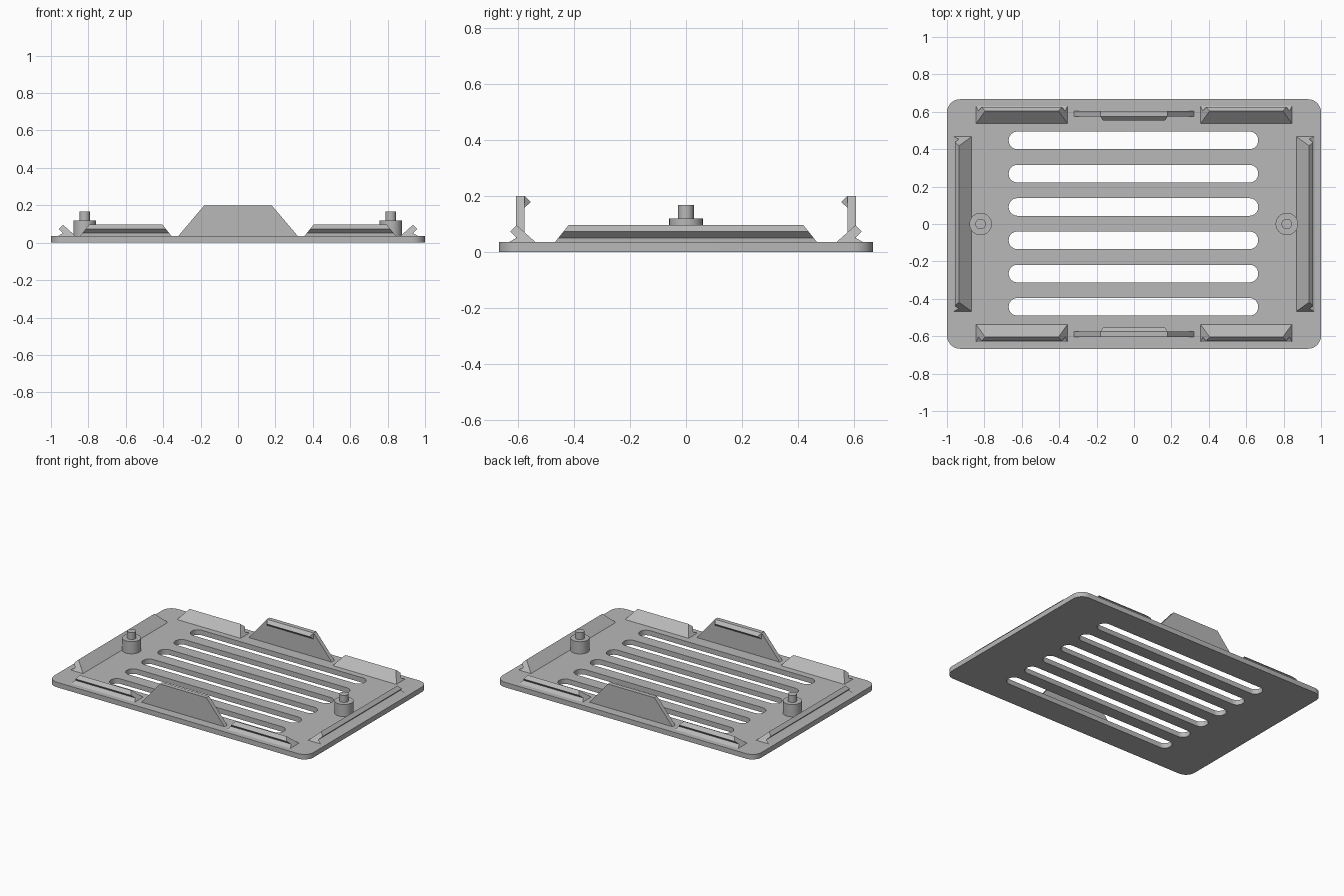
import bpy, bmesh, math
from mathutils import Matrix

cube = bpy.data.objects.get("Cube")
if cube:
    bpy.data.objects.remove(cube, do_unlink=True)

grey = bpy.data.materials.new("mid grey")
grey.use_nodes = True
colour = (0.48, 0.48, 0.48, 1)
grey.diffuse_color = colour
grey.node_tree.nodes["Principled BSDF"].inputs["Base Color"].default_value = colour

TOP = 0.035   # top surface of the plate


def finish(bm, name, smooth=False):
    bmesh.ops.recalc_face_normals(bm, faces=bm.faces[:])
    mesh = bpy.data.meshes.new(name)
    bm.to_mesh(mesh)
    bm.free()
    mesh.materials.append(grey)
    obj = bpy.data.objects.new(name, mesh)
    bpy.context.collection.objects.link(obj)
    if smooth:
        bpy.ops.object.select_all(action='DESELECT')
        obj.select_set(True)
        bpy.context.view_layer.objects.active = obj
        bpy.ops.object.shade_smooth_by_angle(angle=math.radians(30))
    return obj


def rounded_loop(bm, cx, cy, hx, hy, r, steps=8):
    """Closed edge loop of a rounded rectangle at z = 0."""
    verts = []
    for q, (sx, sy) in enumerate([(1, 1), (-1, 1), (-1, -1), (1, -1)]):
        for i in range(steps + 1):
            a = math.pi / 2 * (q + i / steps)
            verts.append(bm.verts.new((cx + sx * (hx - r) + r * math.cos(a),
                                       cy + sy * (hy - r) + r * math.sin(a), 0)))
    return [bm.edges.new((v, verts[i - 1])) for i, v in enumerate(verts)]


def loft(bm, a, b):
    """Solid between two matching outlines."""
    va = [bm.verts.new(p) for p in a]
    vb = [bm.verts.new(p) for p in b]
    bm.faces.new(va)
    bm.faces.new(vb[::-1])
    for i in range(len(va)):
        bm.faces.new((va[i - 1], va[i], vb[i], vb[i - 1]))


# Vented base plate
bm = bmesh.new()
edges = rounded_loop(bm, 0, 0, 1, 0.667, 0.07)
for i in range(6):
    edges += rounded_loop(bm, -0.003, 0.178 * (i - 2.5) + 0.002, 0.667, 0.047, 0.046)
bmesh.ops.triangle_fill(bm, use_beauty=True, edges=edges)
solid = bmesh.ops.extrude_face_region(bm, geom=bm.faces[:])
bmesh.ops.translate(bm, vec=(0, 0, TOP),
                    verts=[g for g in solid["geom"] if isinstance(g, bmesh.types.BMVert)])
finish(bm, "base_plate", True)

# Hooked rails: (outward distance, height), ends slope inward with height
RAIL = [(0.536, TOP), (0.604, 0.096), (0.626, 0.073), (0.604, 0.051), (0.632, TOP)]


def rail(name, half, along, angle, shift=0):
    bm = bmesh.new()
    ends = []
    for s in (-1, 1):
        ends.append([(along + s * (half - 0.8 * (z - TOP)), -d - shift, z) for d, z in RAIL])
    loft(bm, *ends)
    bm.transform(Matrix.Rotation(angle, 4, 'Z'))
    finish(bm, name)


for side, angle in (("front", 0), ("back", math.pi)):
    for s in (-1, 1):
        hand = "left" if (s > 0) == (side == "front") else "right"
        rail(f"{side}_{hand}_rail", 0.245, 0.6 * s, angle)
rail("left_rail", 0.467, 0, math.pi / 2, 0.332)
rail("right_rail", 0.467, 0, -math.pi / 2, 0.332)

# Tall clip tabs with an inward catch along the top
for side, angle in (("front", 0), ("back", math.pi)):
    bm = bmesh.new()
    outline = [(-0.32, TOP), (0.32, TOP), (0.18, 0.2), (-0.18, 0.2)]
    loft(bm, [(x, -0.605, z) for x, z in outline], [(x, -0.575, z) for x, z in outline])
    loft(bm, *[[(s * 0.18, -0.575, 0.2), (s * 0.165, -0.553, 0.179), (s * 0.18, -0.575, 0.158)]
               for s in (-1, 1)])
    bm.transform(Matrix.Rotation(angle, 4, 'Z'))
    finish(bm, side + "_clip_tab")

# Locating posts with a thin pin on top
for side, x in (("left", 0.817), ("right", -0.82)):
    for part, r, z0, z1 in (("post", 0.06, TOP, 0.12), ("pin", 0.028, 0.12, 0.168)):
        bm = bmesh.new()
        bmesh.ops.create_cone(bm, cap_ends=True, segments=32, radius1=r, radius2=r, depth=z1 - z0,
                              matrix=Matrix.Translation((x, 0, (z0 + z1) / 2)))
        finish(bm, f"{side}_{part}", True)
